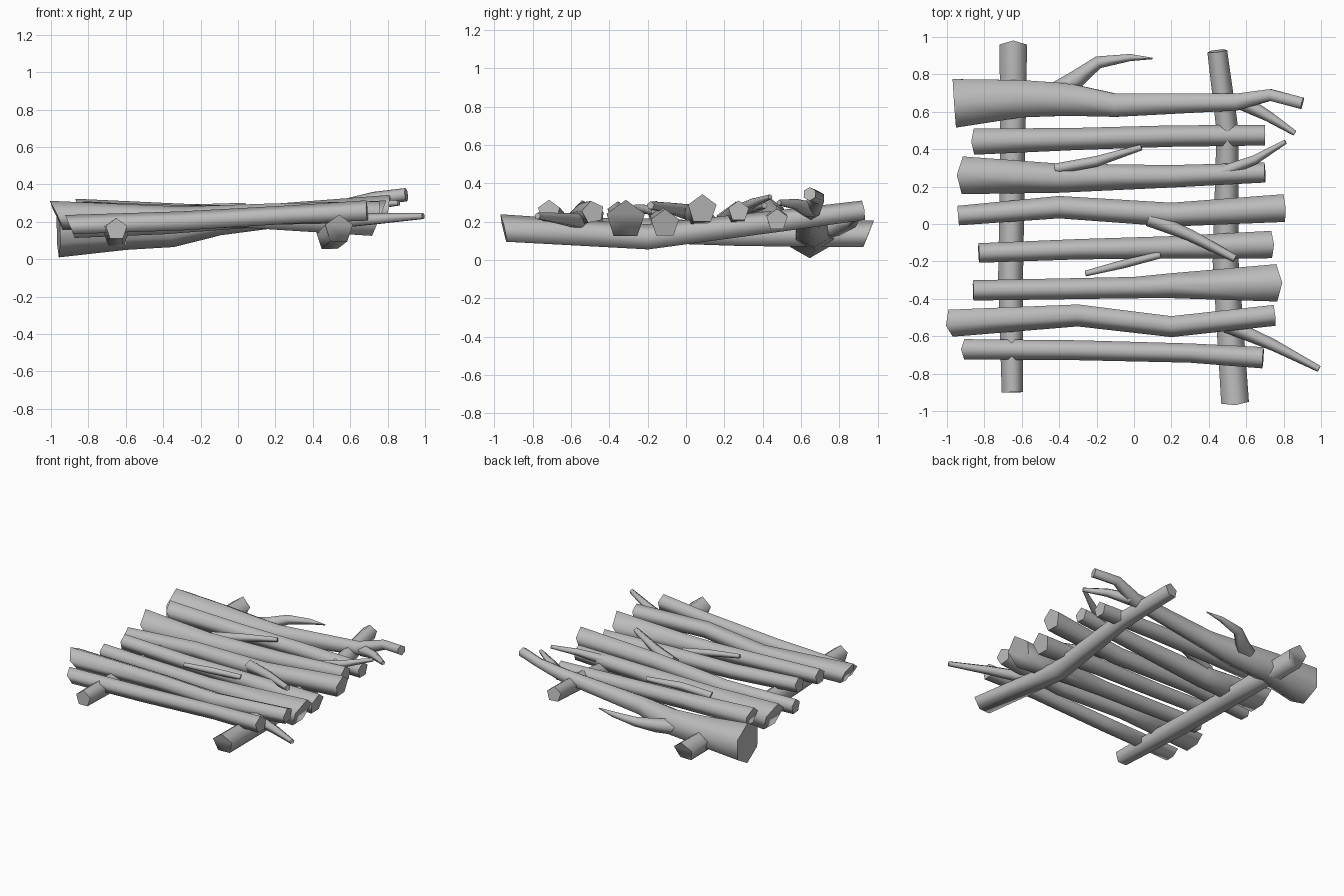
import bpy, bmesh, math
from mathutils import Vector

if "Cube" in bpy.data.objects:
    bpy.data.objects.remove(bpy.data.objects["Cube"])

wood = bpy.data.materials.new("grey_wood")
wood.use_nodes = True
COLOR = (0.5, 0.5, 0.5, 1)
wood.diffuse_color = COLOR
wood.node_tree.nodes["Principled BSDF"].inputs["Base Color"].default_value = COLOR


def limb(name, points, sides=5, roll=0.0, slant=(0.3, 0.3)):
    """Tapered faceted limb through (x, y, z, radius); slant leans the cut ends."""
    bm = bmesh.new()
    pos = [Vector(p[:3]) for p in points]
    last = len(pos) - 1
    rings = []
    for i, p in enumerate(points):
        axis = (pos[min(i + 1, last)] - pos[max(i - 1, 0)]).normalized()
        side = axis.cross(Vector((0, 0, 1))).normalized()
        up = side.cross(axis)
        lean = -slant[0] if i == 0 else slant[1] if i == last else 0
        ring = []
        for k in range(sides):
            a = roll + math.tau * k / sides
            u, s = math.cos(a) * p[3], math.sin(a) * p[3]
            ring.append(bm.verts.new(pos[i] + up * u + side * s + axis * lean * u))
        rings.append(ring)
    for a, b in zip(rings, rings[1:]):
        for k in range(sides):
            j = (k + 1) % sides
            bm.faces.new((a[k], a[j], b[j], b[k]))
    bm.faces.new(rings[0])
    bm.faces.new(rings[-1])
    bmesh.ops.recalc_face_normals(bm, faces=bm.faces)
    mesh = bpy.data.meshes.new(name)
    bm.to_mesh(mesh)
    bm.free()
    mesh.materials.append(wood)
    obj = bpy.data.objects.new(name, mesh)
    bpy.context.collection.objects.link(obj)
    bpy.ops.object.select_all(action='DESELECT')
    obj.select_set(True)
    bpy.context.view_layer.objects.active = obj
    bpy.ops.object.shade_smooth_by_angle(angle=math.radians(75))


# Two cross beams under the deck
limb("right_beam", [(-.65, -.9, .16, .06), (-.66, -.3, .15, .07),
                    (-.65, .3, .13, .07), (-.645, .95, .13, .077)], slant=(0, .4))
limb("left_beam", [(.54, -.95, .16, .078), (.49, -.2, .115, .073),
                   (.5, .5, .2, .062), (.445, .925, .255, .056)], slant=(.3, 0))

# Deck logs, front to back
limb("log_1", [(-.9, -.67, .18, .057), (-.3, -.675, .2, .056),
               (.3, -.69, .235, .054), (.69, -.715, .255, .06)], slant=(.4, 0))
limb("log_2", [(-.97, -.525, .235, .078), (-.3, -.485, .22, .063),
               (.2, -.545, .24, .06), (.75, -.485, .25, .06)], slant=(.5, .1), roll=.2)
limb("log_3", [(-.86, -.355, .25, .057), (0, -.34, .22, .06),
               (.2, -.33, .215, .07), (.75, -.315, .21, .105)], slant=(0, .4))
limb("log_4", [(-.83, -.155, .255, .055), (-.3, -.135, .225, .057),
               (.2, -.125, .215, .063), (.73, -.11, .19, .077)], slant=(0, .2))
limb("log_5", [(-.94, .045, .2, .055), (-.4, .09, .21, .063),
               (.2, .05, .23, .067), (.8, .085, .265, .078)], slant=(0, .2))
limb("log_6", [(-.905, .26, .2, .106), (-.4, .245, .2, .082),
               (.2, .255, .23, .063), (.7, .275, .255, .056)], slant=(.4, 0))
limb("log_7", [(-.85, .44, .25, .073), (-.3, .455, .235, .062),
               (.2, .47, .225, .06), (.7, .475, .21, .058)], slant=(.3, 0))
limb("big_log", [(-.96, .645, .16, .15), (-.6, .67, .165, .115), (-.35, .665, .165, .1),
                 (-.1, .635, .2, .072), (.55, .652, .265, .052),
                 (.73, .69, .325, .036), (.9, .645, .345, .036)],
     sides=6, slant=(0, 0))

# Twigs and side branches
twigs = {
    "back_branch": [(-.42, .7, .16, .06), (-.3, .78, .17, .05), (-.19, .865, .2, .035),
                    (-.02, .89, .22, .02), (.1, .885, .23, .004)],
    "fork_twig": [(.58, .65, .26, .045), (.72, .575, .29, .03), (.86, .485, .3, .015)],
    "log_1_twig": [(.5, -.54, .2, .045), (.75, -.65, .215, .032), (.99, -.775, .23, .018)],
    "log_3_twig": [(-.26, -.265, .275, .016), (-.06, -.215, .265, .024), (.14, -.165, .25, .02)],
    "log_5_twig": [(.08, .03, .245, .045), (.3, -.06, .265, .033), (.54, -.185, .285, .022)],
    "log_6_twig_a": [(-.42, .295, .235, .03), (-.2, .335, .265, .03), (.04, .41, .285, .017)],
    "log_6_twig_b": [(.48, .28, .26, .035), (.65, .345, .295, .026), (.81, .44, .33, .013)],
}
for name, path in twigs.items():
    limb(name, path, slant=(0, 0))
